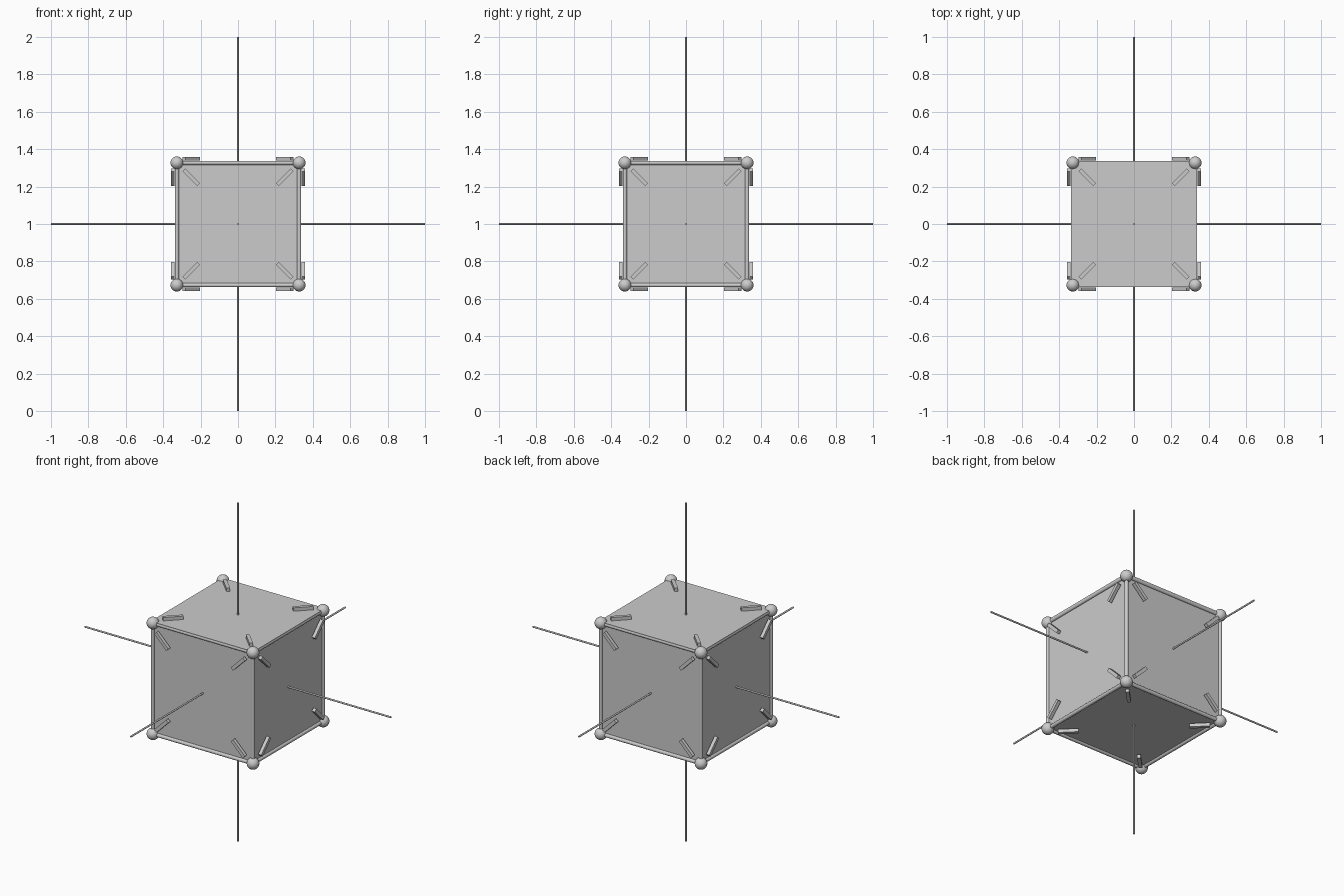
import bpy, math
from itertools import product
from mathutils import Vector, Matrix

if "Cube" in bpy.data.objects:
    bpy.data.objects.remove(bpy.data.objects["Cube"])

C = Vector((0, 0, 1))   # centre of the cube
H = 0.327               # half side, to corner centres


def box(name, center, size, rot=None):
    bpy.ops.mesh.primitive_cube_add(size=1)
    ob = bpy.context.object
    ob.name = name
    m = rot.to_4x4() if rot else Matrix.Identity(4)
    ob.matrix_world = Matrix.Translation(center) @ m @ Matrix.Diagonal((*size, 1))
    return ob


def rod(name, a, b, r, sides=16):
    d = b - a
    bpy.ops.mesh.primitive_cylinder_add(vertices=sides, radius=r, depth=d.length,
                                        location=(a + b) / 2)
    ob = bpy.context.object
    ob.name = name
    ob.rotation_euler = d.to_track_quat('Z', 'Y').to_euler()
    bpy.ops.object.shade_smooth_by_angle(angle=math.radians(40))


def unit(axis):
    v = Vector((0, 0, 0))
    v[axis] = 1
    return v


# cube body, with a thin lid covering the top rods
box("cube_body", C, (2 * H, 2 * H, 2 * H))
box("cube_lid", C + Vector((0, 0, 0.334)), (0.672, 0.672, 0.008))

# three axis rods through the centre
for i, n in enumerate("xyz"):
    rod("axis_rod_" + n, C - unit(i), C + unit(i), 0.005)

# twelve edge rods
for i in range(3):
    j, k = (i + 1) % 3, (i + 2) % 3
    for s, t in product((-1, 1), repeat=2):
        mid = C + unit(j) * s * H + unit(k) * t * H
        rod("edge_rod", mid - unit(i) * H, mid + unit(i) * H, 0.011)

# eight corner balls
for s in product((-1, 1), repeat=3):
    bpy.ops.mesh.primitive_uv_sphere_add(segments=32, ring_count=16, radius=0.034,
                                         location=C + Vector(s) * H)
    bpy.context.object.name = "corner_ball"
    bpy.ops.object.shade_smooth()

# plain raised corner ticks, four on each face, pointing at the corners
for i, side in product(range(3), (-1, 1)):
    j, k = (i + 1) % 3, (i + 2) % 3
    for s, t in product((-1, 1), repeat=2):
        normal = unit(i) * side
        along = (unit(j) * s + unit(k) * t).normalized()
        rot = Matrix((along, normal.cross(along), normal)).transposed()
        pos = C + normal * 0.349 + (unit(j) * s + unit(k) * t) * 0.25
        box("corner_tick", pos, (0.11, 0.02, 0.02), rot)
